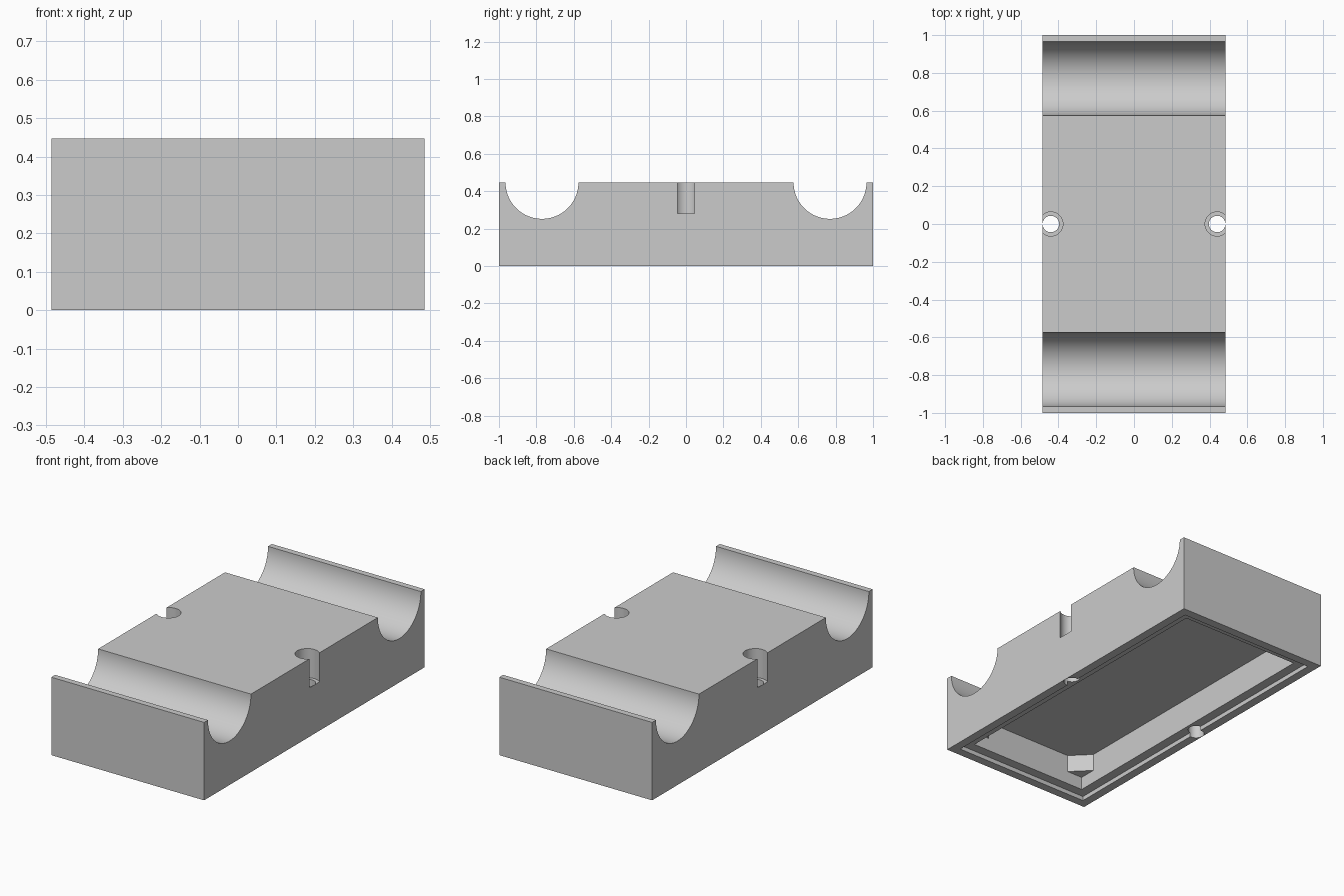
import bpy, bmesh, math
from mathutils import Matrix

scene_cube = bpy.data.objects.get("Cube")
if scene_cube:
    bpy.data.objects.remove(scene_cube, do_unlink=True)

HX, HY, H = 0.485, 1.0, 0.447      # half width, half length, height
LIP, WALL = 0.05, 0.105            # rim lip and wall thickness
LEDGE, GUSSET_Z, CEILING = 0.025, 0.10, 0.20
GUSSET = 0.10

grey = bpy.data.materials.new("light_grey")
grey.use_nodes = True
grey.diffuse_color = (0.6, 0.6, 0.6, 1)
grey.node_tree.nodes["Principled BSDF"].inputs["Base Color"].default_value = (0.6, 0.6, 0.6, 1)


def prism(name, outline, z0, z1, matrix=Matrix()):
    """Extrude a closed outline from z0 to z1."""
    bm = bmesh.new()
    base = bm.faces.new([bm.verts.new((x, y, z0)) for x, y in outline])
    top = bmesh.ops.extrude_face_region(bm, geom=[base])["geom"]
    bmesh.ops.translate(bm, vec=(0, 0, z1 - z0),
                        verts=[v for v in top if isinstance(v, bmesh.types.BMVert)])
    bmesh.ops.recalc_face_normals(bm, faces=bm.faces)
    bm.transform(matrix)
    mesh = bpy.data.meshes.new(name)
    bm.to_mesh(mesh)
    bm.free()
    mesh.materials.append(grey)
    obj = bpy.data.objects.new(name, mesh)
    bpy.context.collection.objects.link(obj)
    return obj


def rect(x, y):
    return [(-x, -y), (x, -y), (x, y), (-x, y)]


def chamfered(x, y, c):
    return [(c - x, -y), (x - c, -y), (x, c - y), (x, y - c),
            (x - c, y), (c - x, y), (-x, y - c), (-x, c - y)]


def circle(x, y, r, n):
    return [(x + r * math.cos(math.tau * i / n), y + r * math.sin(math.tau * i / n))
            for i in range(n)]


body = prism("holder_body", rect(HX, HY), 0, H)
cx, cy = HX - WALL, HY - WALL

# Underside: stepped rim, cavity, and corner gussets left standing near the ceiling
cutters = [
    prism("cavity_cutter", chamfered(cx, cy, GUSSET), -0.1, CEILING),
    prism("cavity_mouth_cutter", rect(cx, cy), -0.1, GUSSET_Z),
    prism("rim_step_cutter", rect(HX - LIP, HY - LIP), -0.1, LEDGE),
]

# Round channels across the top
across = Matrix.Rotation(math.pi / 2, 4, "Y")
for side in (-1, 1):
    place = Matrix.Translation((0, side * 0.77, H)) @ across
    cutters.append(prism("channel_cutter", circle(0, 0, 0.195, 96), -0.7, 0.7, place))

# Screw holes with counterbores that break through the sides
for side in (-1, 1):
    cutters.append(prism("counterbore_cutter", circle(side * 0.44, 0, 0.064, 48), 0.28, 0.6))
    cutters.append(prism("screw_hole_cutter", circle(side * 0.44, 0, 0.0435, 48), -0.1, 0.5))

bpy.ops.object.select_all(action="DESELECT")
bpy.context.view_layer.objects.active = body
body.select_set(True)
for cutter in cutters:
    cutter.hide_render = True
    mod = body.modifiers.new(cutter.name, "BOOLEAN")
    mod.operation, mod.solver, mod.object = "DIFFERENCE", "EXACT", cutter
    bpy.ops.object.modifier_apply(modifier=mod.name)
    bpy.data.objects.remove(cutter, do_unlink=True)

bpy.ops.object.shade_smooth_by_angle(angle=math.radians(30))
